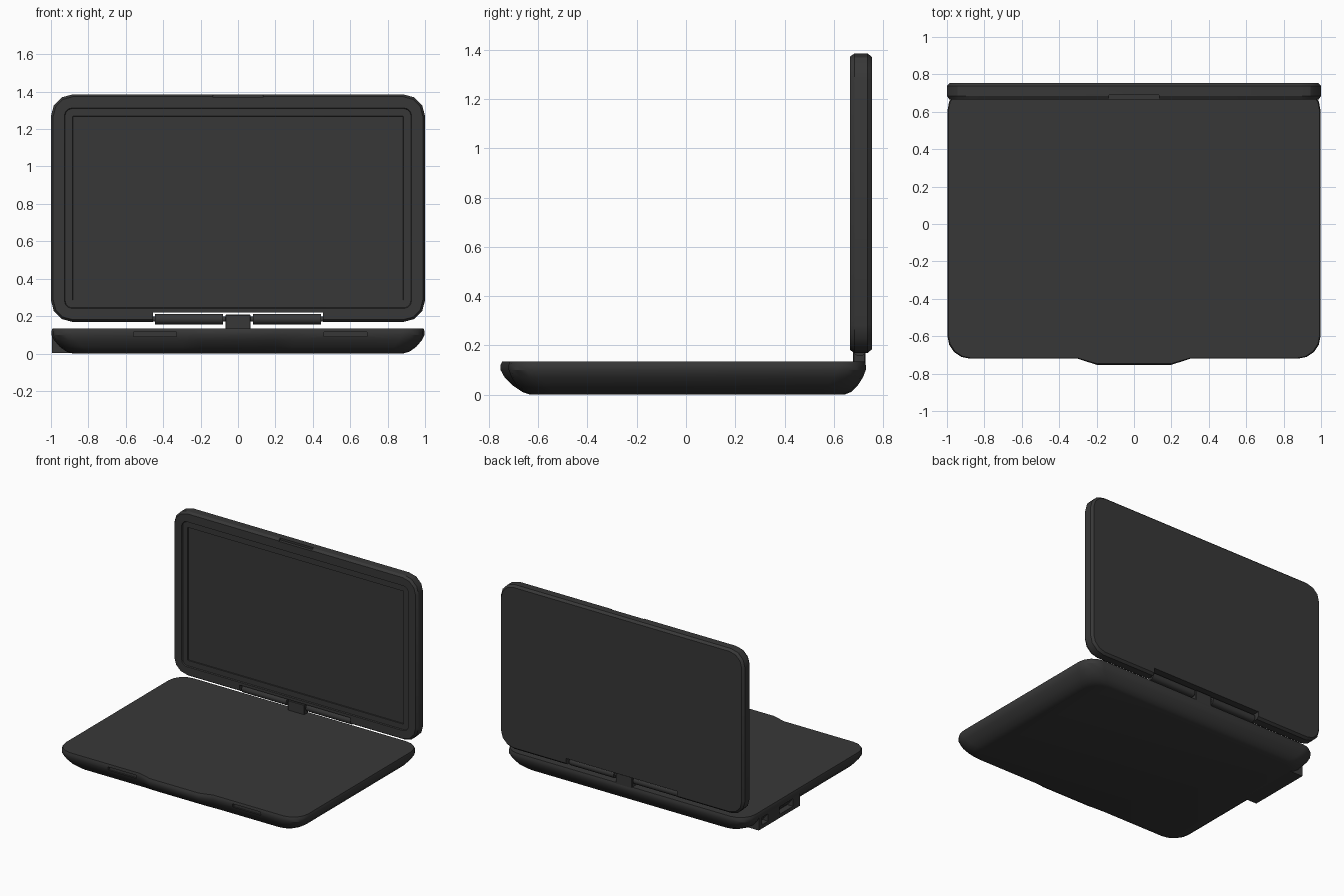
import bpy, bmesh, math
from mathutils import Vector

if "Cube" in bpy.data.objects:
    bpy.data.objects.remove(bpy.data.objects["Cube"])

charcoal = bpy.data.materials.new("charcoal plastic")
charcoal.use_nodes = True
COLOR = (0.039, 0.039, 0.039, 1)
charcoal.diffuse_color = COLOR
charcoal.node_tree.nodes["Principled BSDF"].inputs["Base Color"].default_value = COLOR


def finish(name, bm):
    bmesh.ops.recalc_face_normals(bm, faces=bm.faces)
    mesh = bpy.data.meshes.new(name)
    bm.to_mesh(mesh)
    bm.free()
    mesh.materials.append(charcoal)
    obj = bpy.data.objects.new(name, mesh)
    bpy.context.collection.objects.link(obj)
    return obj


def activate(obj):
    bpy.ops.object.select_all(action="DESELECT")
    obj.select_set(True)
    bpy.context.view_layer.objects.active = obj


def smooth(obj, degrees=25):
    activate(obj)
    bpy.ops.object.shade_smooth_by_angle(angle=math.radians(degrees))


def box(name, x, y, z, bevel=0):
    bm = bmesh.new()
    bmesh.ops.create_cube(bm, size=1)
    for v in bm.verts:
        v.co = Vector([(a + b) / 2 + c * (b - a) for (a, b), c in zip((x, y, z), v.co)])
    if bevel:
        bmesh.ops.bevel(bm, geom=bm.edges[:], offset=bevel, segments=1, affect="EDGES")
    return finish(name, bm)


def cut(obj, x, y, z):
    cutter = box("cutter", x, y, z)
    cutter.hide_render = True
    mod = obj.modifiers.new("cut", "BOOLEAN")
    mod.operation, mod.solver, mod.object = "DIFFERENCE", "EXACT", cutter
    activate(obj)
    bpy.ops.object.modifier_apply(modifier=mod.name)
    bpy.data.objects.remove(cutter)


def outline(hw, hh, r, steps, bulge=None):
    """Rounded rectangle, optionally with a lip in the middle of its lower side."""
    points = []
    for i, (sx, sy) in enumerate([(1, 1), (-1, 1), (-1, -1), (1, -1)]):
        if i == 3 and bulge is not None:
            points += [(-0.3, -hh), (-0.2, -hh - bulge), (0.2, -hh - bulge), (0.3, -hh)]
        for k in range(steps + 1):
            a = math.pi / 2 * (i + k / steps)
            points.append((sx * (hw - r) + r * math.cos(a), sy * (hh - r) + r * math.sin(a)))
    return points


def loft(name, rings):
    bm = bmesh.new()
    loops = [[bm.verts.new(p) for p in ring] for ring in rings]
    for a, b in zip(loops, loops[1:]):
        for i in range(len(a)):
            j = (i + 1) % len(a)
            bm.faces.new((a[i], a[j], b[j], b[i]))
    bm.faces.new(loops[0])
    bm.faces.new(loops[-1])
    return finish(name, bm)


# Base: flat deck, thin rim, rounded belly and a front lip
BASE = [(0.005, 0.135, 0.03), (0, 0.12, 0.033), (0, 0.1, 0.033), (0.015, 0.07, 0.028),
        (0.045, 0.035, 0.015), (0.08, 0.01, 0.004), (0.115, 0, 0)]
base = loft("base", [
    [(x, y + 0.005, z) for x, y in outline(0.997 - d, 0.725 - d * 0.75, 0.12, 4, lip)]
    for d, z, lip in BASE])
# Shallow slots under the front rim
for x0 in (-0.56, 0.46):
    cut(base, (x0, x0 + 0.23), (-0.8, -0.706), (0.09, 0.115))
smooth(base, 30)

# Connector housing on the right side, with two openings
housing = box("port_housing", (-0.995, -0.8), (0.09, 0.57), (0.003, 0.11))
for y in ((0.17, 0.33), (0.46, 0.53)):
    cut(housing, (-1.1, -0.95), y, (0.03, 0.085))

# Lid: soft-edged slab with a stepped screen recess in its front
LID_Z, HALF = 0.777, 0.608
LID = [(0.015, 0.755, 0.1), (0, 0.738, 0.115), (0, 0.684, 0.115), (0.012, 0.666, 0.105),
       (0.072, 0.666, 0.04), (0.076, 0.674, 0.036), (0.116, 0.674, 0.004),
       (0.117, 0.682, 0.003)]
lid = loft("lid", [
    [(x, y, LID_Z + z) for x, z in outline(1 - d, HALF - d * (0.08 + 0.0) / 0.08, r, 3)]
    for d, y, r in LID])
# Hinge slot below and latch notch above
cut(lid, (-0.455, 0.455), (0.6, 0.8), (0.1, 0.22))
cut(lid, (-0.135, 0.135), (0.6, 0.69), (1.37, 1.5))
smooth(lid, 30)

# Hinge: two barrels, a shaft and a central post
def cylinder(name, x0, x1, radius):
    bm = bmesh.new()
    bmesh.ops.create_cone(bm, cap_ends=True, segments=16, radius1=radius,
                          radius2=radius, depth=x1 - x0)
    for v in bm.verts:
        v.co = Vector(((x0 + x1) / 2 + v.co.z, 0.705 + v.co.x, 0.184 + v.co.y))
    smooth(finish(name, bm), 40)


cylinder("left_hinge_barrel", 0.08, 0.445, 0.028)
cylinder("right_hinge_barrel", -0.445, -0.08, 0.028)
cylinder("hinge_shaft", -0.458, 0.458, 0.013)
box("hinge_post", (-0.068, 0.068), (0.678, 0.728), (0.12, 0.208), 0.004)
